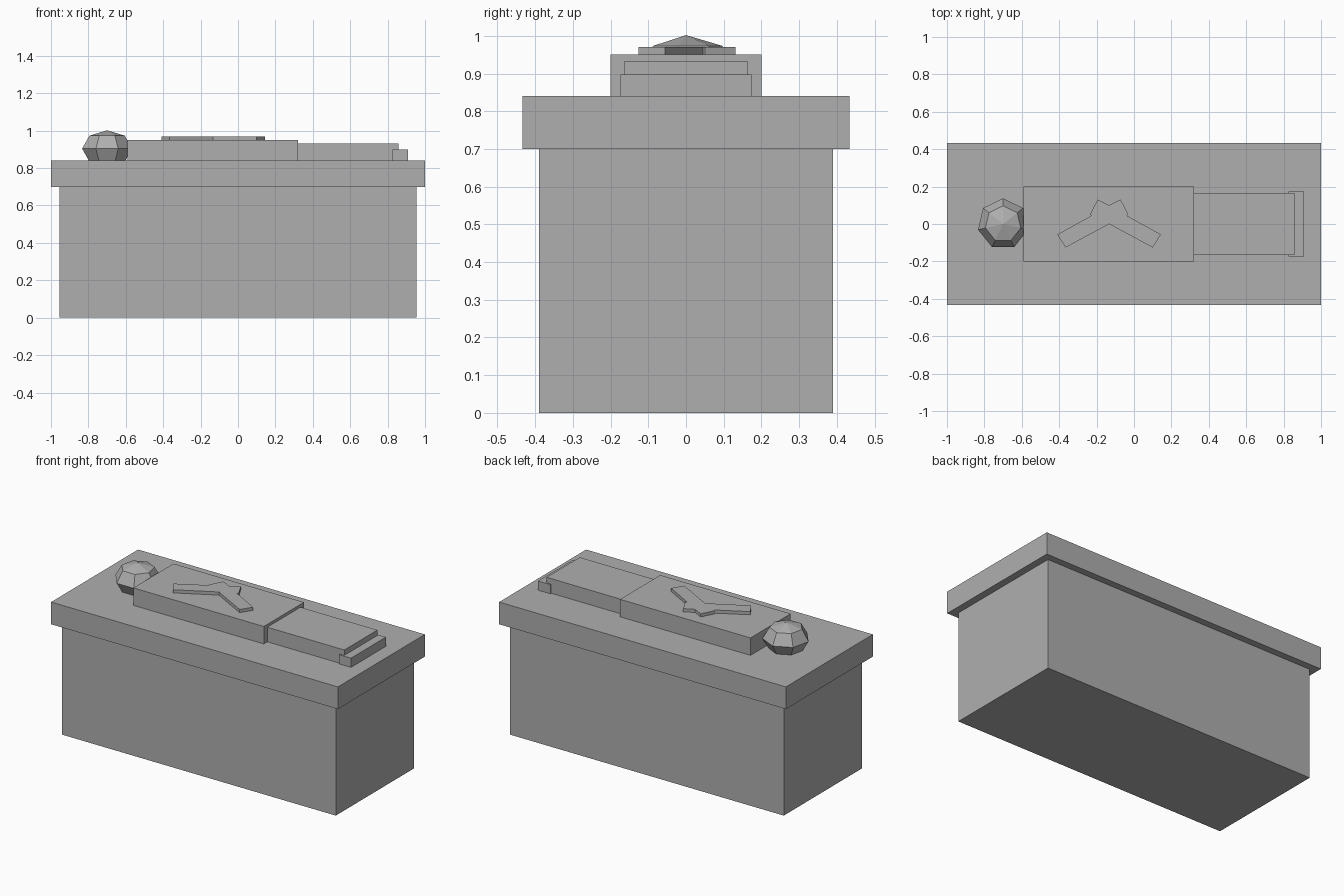
import bpy
import bmesh

cube = bpy.data.objects.get("Cube")
if cube:
    bpy.data.objects.remove(cube, do_unlink=True)

stone = bpy.data.materials.new("grey stone")
stone.use_nodes = True
COLOUR = (0.43, 0.43, 0.43, 1)
stone.diffuse_color = COLOUR
stone.node_tree.nodes["Principled BSDF"].inputs["Base Color"].default_value = COLOUR


def add_object(name, bm):
    bmesh.ops.recalc_face_normals(bm, faces=bm.faces)
    mesh = bpy.data.meshes.new(name)
    bm.to_mesh(mesh)
    bm.free()
    mesh.materials.append(stone)
    obj = bpy.data.objects.new(name, mesh)
    bpy.context.collection.objects.link(obj)
    return obj


def prism(name, outline, z0, z1):
    """Extrude a flat outline from z0 up to z1."""
    bm = bmesh.new()
    face = bm.faces.new([bm.verts.new((x, y, z0)) for x, y in outline])
    top = bmesh.ops.extrude_face_region(bm, geom=[face])["geom"]
    verts = [v for v in top if isinstance(v, bmesh.types.BMVert)]
    bmesh.ops.translate(bm, verts=verts, vec=(0, 0, z1 - z0))
    return add_object(name, bm)


def block(name, x0, x1, half_y, z0, z1):
    outline = [(x0, -half_y), (x1, -half_y), (x1, half_y), (x0, half_y)]
    return prism(name, outline, z0, z1)


# Chest and overhanging lid
LID_TOP = 0.84
block("tomb_base", -0.955, 0.955, 0.39, 0, 0.7)
block("tomb_lid", -1, 1, 0.433, 0.7, LID_TOP)

# Reclining figure
block("figure_torso", -0.59, 0.32, 0.2, LID_TOP, 0.95)
block("figure_legs", 0.32, 0.857, 0.165, LID_TOP, 0.932)
block("figure_feet", 0.825, 0.91, 0.174, LID_TOP, 0.898)

# Crossed arms: one half of the outline, mirrored about the middle
MID = -0.133
half = [(0, 0), (-0.233, -0.126), (-0.277, -0.056), (-0.094, 0.045),
        (-0.103, 0.05), (-0.061, 0.131), (0, 0.1)]
arms = [(MID + x, y) for x, y in half]
arms += [(MID - x, y) for x, y in reversed(half[1:-1])]
prism("crossed_arms", arms, 0.95, 0.97)

# Faceted head, a squashed low sphere
bm = bmesh.new()
bmesh.ops.create_uvsphere(bm, u_segments=7, v_segments=4, radius=1)
bmesh.ops.scale(bm, verts=bm.verts, vec=(0.137, 0.137, 0.098))
bmesh.ops.translate(bm, verts=bm.verts, vec=(-0.7, 0, 0.904))
add_object("figure_head", bm)
